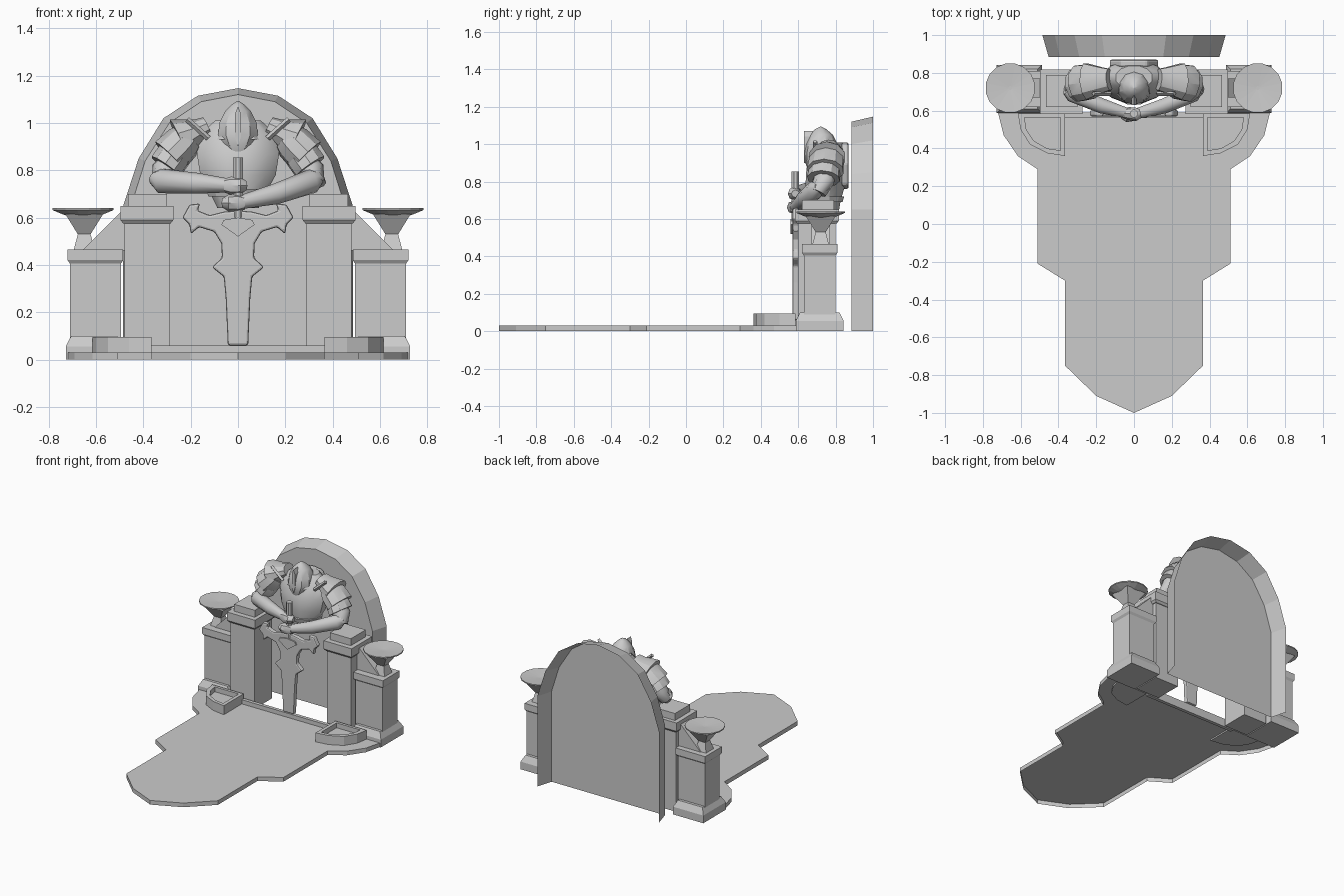
import bpy, bmesh, math
from mathutils import Vector

if "Cube" in bpy.data.objects:
    bpy.data.objects.remove(bpy.data.objects["Cube"])

stone = bpy.data.materials.new("grey stone")
stone.use_nodes = True
GREY = (0.6, 0.6, 0.6, 1)
stone.diffuse_color = GREY
stone.node_tree.nodes["Principled BSDF"].inputs["Base Color"].default_value = GREY


def finish(name, bm, mirror=False, smooth=0, bevel=0, recalc=True):
    if recalc:
        bmesh.ops.recalc_face_normals(bm, faces=bm.faces)
    me = bpy.data.meshes.new(name)
    bm.to_mesh(me)
    bm.free()
    me.materials.append(stone)
    ob = bpy.data.objects.new(name, me)
    bpy.context.collection.objects.link(ob)
    if smooth:
        bpy.ops.object.select_all(action="DESELECT")
        ob.select_set(True)
        bpy.context.view_layer.objects.active = ob
        bpy.ops.object.shade_smooth_by_angle(angle=math.radians(smooth))
    if bevel:
        mod = ob.modifiers.new("bevel", "BEVEL")
        mod.width, mod.segments = bevel, 2
    if mirror:
        ob.modifiers.new("mirror", "MIRROR").use_mirror_merge = False
    return ob


def skin(bm, rings, start=True, end=True):
    """Bridge rings of points, optionally capping the ends."""
    vs = [[bm.verts.new(p) for p in ring] for ring in rings]
    n = len(vs[0])
    for a, b in zip(vs, vs[1:]):
        for i in range(n):
            j = (i + 1) % n
            bm.faces.new((a[i], a[j], b[j], b[i]))
    if start:
        bm.faces.new(vs[0][::-1])
    if end:
        bm.faces.new(vs[-1])


def loft(name, rings, start=True, end=True, **kw):
    bm = bmesh.new()
    skin(bm, rings, start, end)
    return finish(name, bm, **kw)


def rect(x0, x1, y0, y1, z):
    return [(x0, y0, z), (x1, y0, z), (x1, y1, z), (x0, y1, z)]


def block(name, x, y, levels, **kw):
    """Stack of rectangles; each level is (z, outward growth)."""
    return loft(name, [rect(x[0] - g, x[1] + g, y[0] - g, y[1] + g, z)
                       for z, g in levels], **kw)


def slab(name, outline, y0, y1, **kw):
    return loft(name, [[(x, y, z) for x, z in outline] for y in (y0, y1)], **kw)


def both(half):
    """Complete a half outline that starts and ends on or off the centre line."""
    return half + [(-x, v) for x, v in reversed(half) if x > 0]


def ellipses(name, rows, sides=12, **kw):
    """Stacked horizontal ellipses: (cx, cy, z, rx, ry)."""
    turn = [2 * math.pi * (i + 0.5) / sides for i in range(sides)]
    return loft(name, [[(cx + rx * math.cos(t), cy + ry * math.sin(t), z) for t in turn]
                       for cx, cy, z, rx, ry in rows], **kw)


def limb(name, stops, sides=10, **kw):
    """Tube along stops of (centre, upright radius, sideways radius)."""
    rings = []
    for i, (c, a, b) in enumerate(stops):
        d = Vector(stops[min(i + 1, len(stops) - 1)][0]) - Vector(stops[max(i - 1, 0)][0])
        side = d.cross(Vector((0, 0, 1))).normalized()
        up = side.cross(d).normalized()
        rings.append([Vector(c) + up * a * math.cos(t) + side * b * math.sin(t)
                      for t in (2 * math.pi * k / sides for k in range(sides))])
    return loft(name, rings, **kw)


# Floor with stepped outline, open underneath
floor = both([(0, -1), (.2, -.91), (.365, -.75), (.365, -.3), (.51, -.21), (.51, .29),
              (.615, .36), (.69, .47), (.72, .59)])
loft("floor", [[(x, y, z) for x, y in floor] for z in (0, .03)], start=False)
block("step", (-.37, .37), (.565, .59), [(.0, 0), (.06, 0)])

# Corner planters with a sunken bed
outer = [(.365, .585), (.365, .36), (.46, .375), (.55, .42), (.6, .5), (.615, .585)]
inner = [(.39, .565), (.39, .39), (.46, .4), (.53, .44), (.57, .5), (.58, .565)]
loft("corner_planter", [[(x, y, z) for x, y in o] for o, z in
                        ((outer, .02), (outer, .095), (inner, .095), (inner, .06))],
     mirror=True)

# Arched back wall: front panel and a rim flaring backwards
arch_out = both([(0, 1.147), (.17, 1.115), (.315, 1.02), (.42, .85), (.485, .65), (.485, 0)])
arch_in = both([(0, 1.12), (.155, 1.09), (.29, 1.0), (.392, .84), (.452, .65), (.452, 0)])
bm = bmesh.new()
front = [bm.verts.new((x, .885, z)) for x, z in arch_in]
back = [bm.verts.new((x, 1, z)) for x, z in arch_out]
bm.faces.new(front)
for i in range(len(front)):
    j = (i + 1) % len(front)
    if front[i].co.z + front[j].co.z > 0:
        bm.faces.new((front[i], front[j], back[j], back[i]))
finish("arched_wall", bm)

# Inner pillars with caps
block("inner_pillar", (.29, .48), (.6, .8), [(0, 0), (.58, 0)], mirror=True)
block("inner_pillar_cap", (.285, .485), (.595, .805),
      [(.575, 0), (.59, .012), (.65, .012)], mirror=True)
block("inner_pillar_top", (.3, .465), (.62, .79), [(.65, 0), (.7, 0)], mirror=True)

# Outer pedestals
block("pedestal_base", (.5, .715), (.6, .83), [(0, .013), (.055, .013), (.1, -.01)],
      mirror=True)
block("pedestal_body", (.495, .71), (.63, .8), [(.09, 0), (.41, 0)], mirror=True)
block("pedestal_cap", (.495, .71), (.63, .8), [(.405, 0), (.42, .01), (.465, .01)],
      mirror=True)
slab("buttress", [(.48, .46), (.66, .46), (.48, .64)], .67, .77, mirror=True)

# Fire bowls on waisted stems
block("bowl_stem", (.615, .685), (.685, .755),
      [(.46, .01), (.53, -.008), (.615, .045)], mirror=True)
ellipses("fire_bowl", [(.655, .72, z, r, r) for z, r in
                       ((.608, .07), (.615, .09), (.632, .132), (.64, .132), (.632, .01))],
         sides=16, mirror=True)

# Sword standing point down
blade = both([(0, .06), (.043, .06), (.052, .26), (.06, .35), (.11, .39), (.068, .43),
              (.07, .49), (.1, .54), (.165, .56), (.2, .53), (.205, .57), (.235, .6),
              (.205, .655), (.16, .66), (.17, .63), (.12, .61), (.06, .625), (0, .63)])
slab("sword_blade_and_guard", blade, .57, .605, bevel=.009)
slab("guard_boss", both([(0, .52), (.07, .57), (.06, .59), (0, .6)]), .56, .575)
ellipses("sword_grip", [(0, .585, z, .022, .022) for z in (.6, .855)], sides=8, smooth=40)

# Torso: waist, chest plate and back
ellipses("torso", [(0, .74, .64, .09, .08), (0, .74, .7, .12, .09), (0, .745, .78, .165, .11),
                   (0, .755, .87, .18, .115), (0, .77, .95, .17, .095),
                   (0, .775, 1.01, .1, .065)], sides=12, smooth=35)
ellipses("belt", [(0, .74, z, r, r - .03) for z, r in ((.69, .13), (.72, .14))], sides=12)
ellipses("collar", [(0, .75, .93, .12, .11), (0, .76, 1.0, .08, .075)], sides=10)

# Hooded helmet with pointed crown and bowed face
ellipses("helmet", [(0, .675, .88, .035, .03), (0, .69, .91, .065, .055),
                    (0, .715, .95, .088, .085), (0, .725, 1.0, .083, .085),
                    (0, .725, 1.05, .057, .06), (0, .72, 1.08, .025, .03),
                    (0, .72, 1.093, .004, .004)], sides=10, smooth=30)
slab("helmet_ridge", both([(0, .9), (.012, .94), (.012, 1.04), (0, 1.07)]), .63, .68)

# Layered shoulder armour
plates = [
    ("shoulder_plate", (.13, .765, .985), (.25, .755, .93), .05, .092, .07, .1),
    ("upper_arm_plate", (.21, .755, .94), (.29, .745, .86), .08, .085, .095, .1),
    ("lower_arm_plate", (.255, .745, .885), (.305, .735, .815), .075, .075, .085, .09),
]
for name, a, b, r0, r1, s0, s1 in plates:
    a, b = Vector(a), Vector(b)
    limb(name, [(a, r0 * .85, s0 * .85), (a.lerp(b, .3), r0, s0), (b, r1, s1)],
         mirror=True, smooth=30)
limb("shoulder_strap", [((.125, .69, .935), .012, .012), ((.215, .69, 1.015), .012, .012)],
     sides=4, mirror=True)
limb("upper_arm", [((.25, .75, .88), .05, .055), ((.31, .735, .8), .055, .06),
                   ((.325, .705, .74), .045, .05)], mirror=True, smooth=40)

# Forearms crossing over the grip, one above the other
arms = [("right", -1, (-.33, .69, .755), (-.17, .625, .745), (-.03, .585, .735)),
        ("left", 1, (.315, .69, .755), (.16, .625, .70), (.0, .58, .662))]
for side, s, elbow, mid, wrist in arms:
    e, m, w = Vector(elbow), Vector(mid), Vector(wrist)
    limb(side + "_forearm", [(e + Vector((s * .03, .02, .015)), .025, .025), (e, .052, .045),
                             (m, .044, .042), (w, .028, .028)], smooth=40)
    limb(side + "_hand", [(w + Vector((s * .03, 0, 0)), .028, .024), (w, .038, .034),
                          (w - Vector((s * .04, .005, 0)), .036, .036),
                          (w - Vector((s * .065, 0, 0)), .02, .022)], sides=8, smooth=40)

# Cloth hanging behind the shoulders
slab("back_cape", both([(0, .76), (.1, .78), (.13, .9), (.07, 1.0), (0, 1.01)]), .83, .87,
     bevel=.012)
